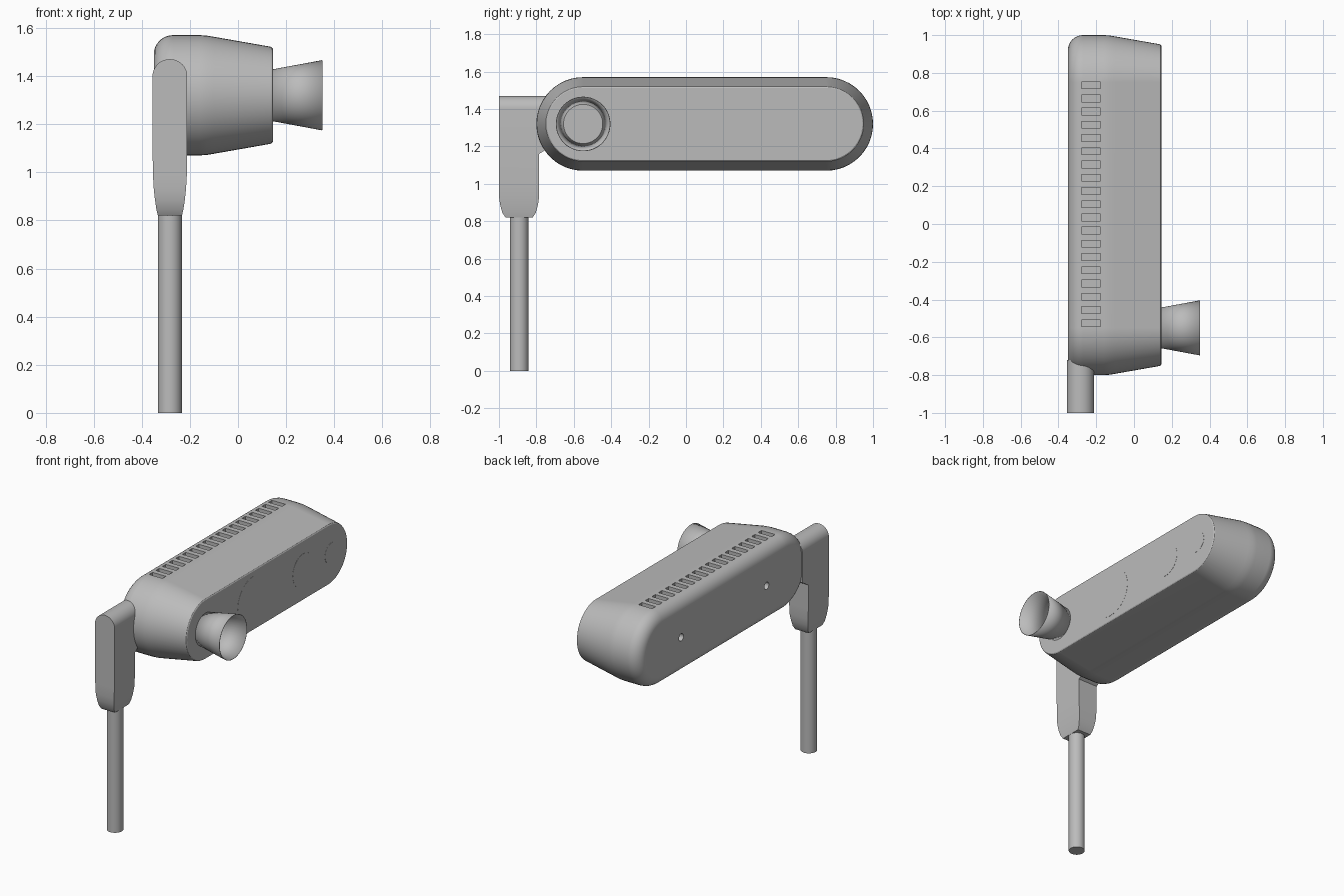
import bpy, bmesh
from math import sin, cos, pi, radians
from mathutils import Matrix, Vector

if "Cube" in bpy.data.objects:
    bpy.data.objects.remove(bpy.data.objects["Cube"], do_unlink=True)

grey = bpy.data.materials.new("plain grey")
grey.use_nodes = True
grey.diffuse_color = (0.5, 0.5, 0.5, 1)
grey.node_tree.nodes["Principled BSDF"].inputs["Base Color"].default_value = (0.5, 0.5, 0.5, 1)

MID_Z = 1.32
FACE_X = 0.145


def finish(bm, name, smooth=30):
    bmesh.ops.remove_doubles(bm, verts=bm.verts, dist=1e-5)
    bmesh.ops.recalc_face_normals(bm, faces=bm.faces)
    mesh = bpy.data.meshes.new(name)
    bm.to_mesh(mesh)
    bm.free()
    mesh.materials.append(grey)
    obj = bpy.data.objects.new(name, mesh)
    bpy.context.collection.objects.link(obj)
    activate(obj)
    if smooth:
        bpy.ops.object.shade_smooth_by_angle(angle=radians(smooth))
    return obj


def activate(obj):
    bpy.ops.object.select_all(action='DESELECT')
    obj.select_set(True)
    bpy.context.view_layer.objects.active = obj


def loft(name, rings, caps=True, smooth=30):
    bm = bmesh.new()
    loops = [[bm.verts.new(p) for p in ring] for ring in rings]
    for a, b in zip(loops, loops[1:]):
        for i in range(len(a)):
            j = (i + 1) % len(a)
            bm.faces.new((a[i], a[j], b[j], b[i]))
    if caps:
        bm.faces.new(loops[0])
        bm.faces.new(loops[-1])
    return finish(bm, name, smooth)


def stadium(x, inset, arc=24):
    """Long slot-shaped ring in the YZ plane."""
    pts = []
    for side in (1, -1):
        for i in range(arc + 1):
            a = -pi / 2 + pi * i / arc
            r = 0.25 - inset
            pts.append((x, 0.1 + side * (0.65 + r * cos(a)), MID_Z + side * r * sin(a)))
    return pts


def circle(x, y, r, n=48):
    return [(x, y + r * cos(2 * pi * i / n), MID_Z + r * sin(2 * pi * i / n)) for i in range(n)]


# Body: rounded at the back, tapering to the front panel
steps = 8
profile = [(-0.27 - 0.08 * cos(pi / 2 * i / steps), 0.08 * (1 - sin(pi / 2 * i / steps)))
           for i in range(steps + 1)]
profile += [(-0.16, 0), (-0.13, 0.002), (-0.10, 0.007), (0.134, 0.048), (0.141, 0.051), (FACE_X, 0.057)]
body = loft("body", [stadium(x, d) for x, d in profile], smooth=0)

# Cutters: row of top vents and two mounting holes at the back
bm = bmesh.new()
for i in range(19):
    m = Matrix.Translation((-0.227, 0.735 - 0.07 * i, 1.57)) @ Matrix.Diagonal((0.1, 0.036, 0.06, 1))
    bmesh.ops.create_cube(bm, size=1, matrix=m)
for y in (0.55, -0.35):
    m = Matrix.Translation((-0.35, y, MID_Z)) @ Matrix.Rotation(pi / 2, 4, 'Y')
    bmesh.ops.create_cone(bm, cap_ends=True, segments=24, radius1=0.024, radius2=0.024,
                          depth=0.12, matrix=m)
cutter = finish(bm, "vent_cutter", smooth=0)
cutter.hide_render = True
cut = body.modifiers.new("vents", 'BOOLEAN')
cut.operation = 'DIFFERENCE'
cut.solver = 'EXACT'
cut.object = cutter
activate(body)
bpy.ops.object.modifier_apply(modifier=cut.name)
bpy.data.objects.remove(cutter, do_unlink=True)
bpy.ops.object.shade_smooth_by_angle(angle=radians(30))
weighted = body.modifiers.new("even shading", 'WEIGHTED_NORMAL')
weighted.keep_sharp = True

# Flared open horn on the front panel
horn = loft("horn", [circle(0.14, -0.55, 0.107), circle(0.35, -0.55, 0.146)], caps=False)
shell = horn.modifiers.new("thin wall", 'SOLIDIFY')
shell.thickness = 0.003

# Flush round covers on the front panel
for name, y, r in (("large_cover", -0.05, 0.16), ("medium_cover", 0.48, 0.11), ("small_cover", 0.78, 0.07)):
    loft(name, [circle(FACE_X - 0.005, y, r), circle(FACE_X + 0.001, y, r)])


# Handle holder: narrowed foot, flat sides, arched top reaching into the body
def rect(hx, y0, y1, z):
    return [(-0.283 + sx * hx, y, z) for sx, y in ((-1, y0), (1, y0), (1, y1), (-1, y1))]


levels = [(0.05, -0.965, -0.82, 0.82), (0.056, -0.982, -0.803, 0.845),
          (0.062, -0.993, -0.792, 0.885), (0.067, -1, -0.785, 0.93),
          (0.071, -1, -0.785, 1.0), (0.072, -1, -0.785, 1.16), (0.072, -1, -0.72, 1.2)]
arch = 12
for i in range(arch + 1):
    a = pi / 2 * i / arch
    levels.append((max(0.072 * cos(a), 0.001), -1, -0.72, 1.4 + 0.07 * sin(a)))
loft("holder", [rect(*lv) for lv in levels])

# Handle rod
bm = bmesh.new()
bmesh.ops.create_cone(bm, cap_ends=True, segments=32, radius1=0.05, radius2=0.05, depth=0.86,
                      matrix=Matrix.Translation((-0.283, -0.892, 0.43)))
finish(bm, "handle_rod")
